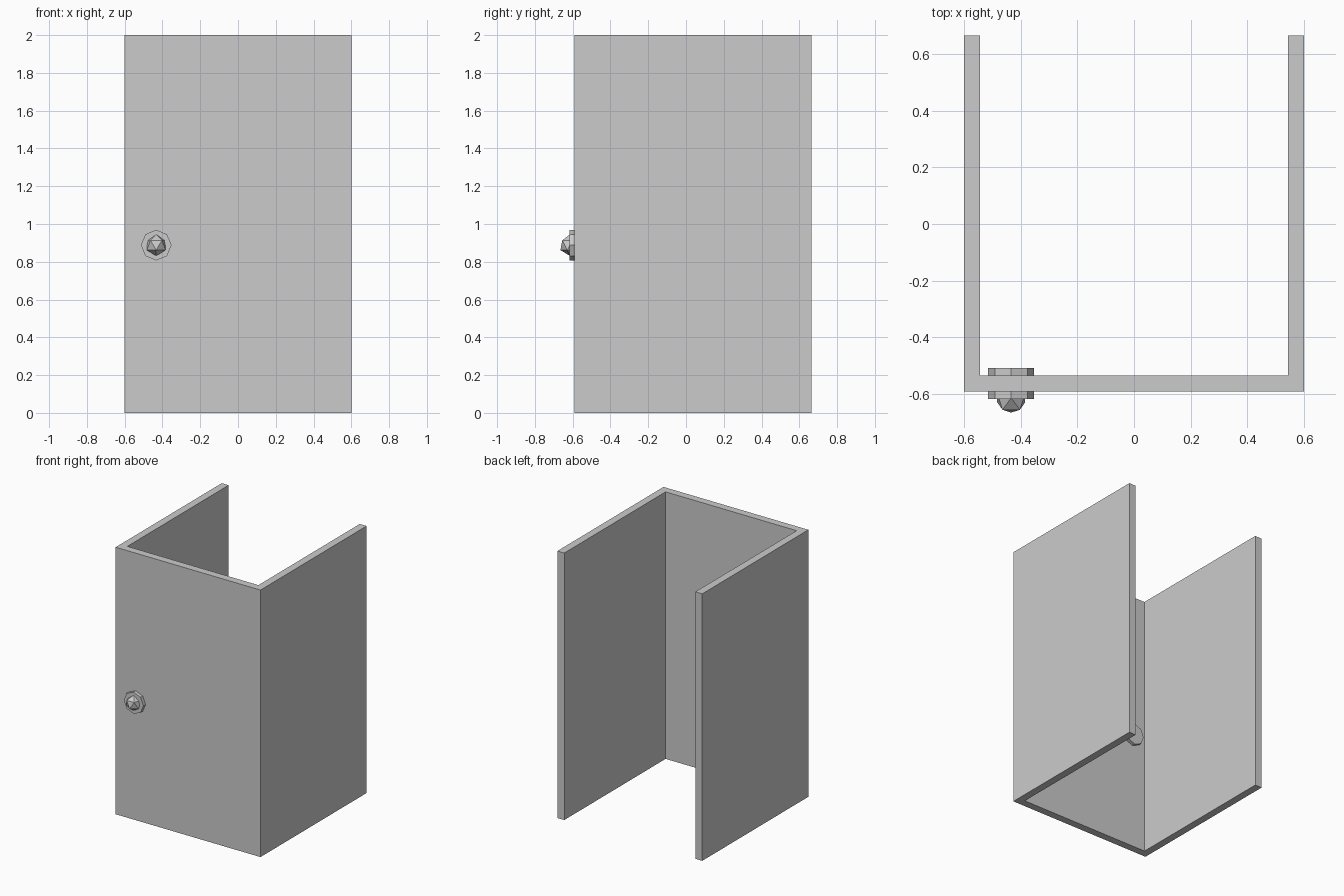
import bpy, bmesh
from math import pi
from mathutils import Matrix, Vector

if "Cube" in bpy.data.objects:
    bpy.data.objects.remove(bpy.data.objects["Cube"])

X, Y_FRONT, Y_BACK, H, T = 0.6, -0.591, 0.665, 2.0, 0.057
KNOB_X, KNOB_Z = -0.433, 0.888


def add_object(name, bm):
    bmesh.ops.recalc_face_normals(bm, faces=bm.faces)
    mesh = bpy.data.meshes.new(name)
    bm.to_mesh(mesh)
    bm.free()
    ob = bpy.data.objects.new(name, mesh)
    bpy.context.collection.objects.link(ob)
    return ob


# Door panel with both side walls: one U-shaped profile pulled up
half = [(X, Y_FRONT), (X, Y_BACK), (X - T, Y_BACK), (X - T, Y_FRONT + T)]
outline = half + [(-x, y) for x, y in reversed(half)]
bm = bmesh.new()
base = bm.faces.new([bm.verts.new((x, y, 0)) for x, y in outline])
ext = bmesh.ops.extrude_face_region(bm, geom=[base], use_keep_orig=True)
bmesh.ops.translate(bm, vec=Vector((0, 0, H)),
                    verts=[v for v in ext["geom"] if isinstance(v, bmesh.types.BMVert)])
add_object("door_and_side_walls", bm)

# Octagonal knob plate running through the door
bm = bmesh.new()
bmesh.ops.create_cone(bm, cap_ends=True, segments=8, radius1=0.081, radius2=0.081,
                      depth=0.109, matrix=Matrix.Rotation(pi / 2, 4, 'X'))
add_object("knob_plate", bm).location = (KNOB_X, -0.5625, KNOB_Z)

# Faceted knob on the outside
bm = bmesh.new()
bmesh.ops.create_icosphere(bm, subdivisions=1, radius=0.058,
                           matrix=Matrix.Rotation(pi / 2, 4, 'Z'))
add_object("door_knob", bm).location = (KNOB_X, -0.613, KNOB_Z)
